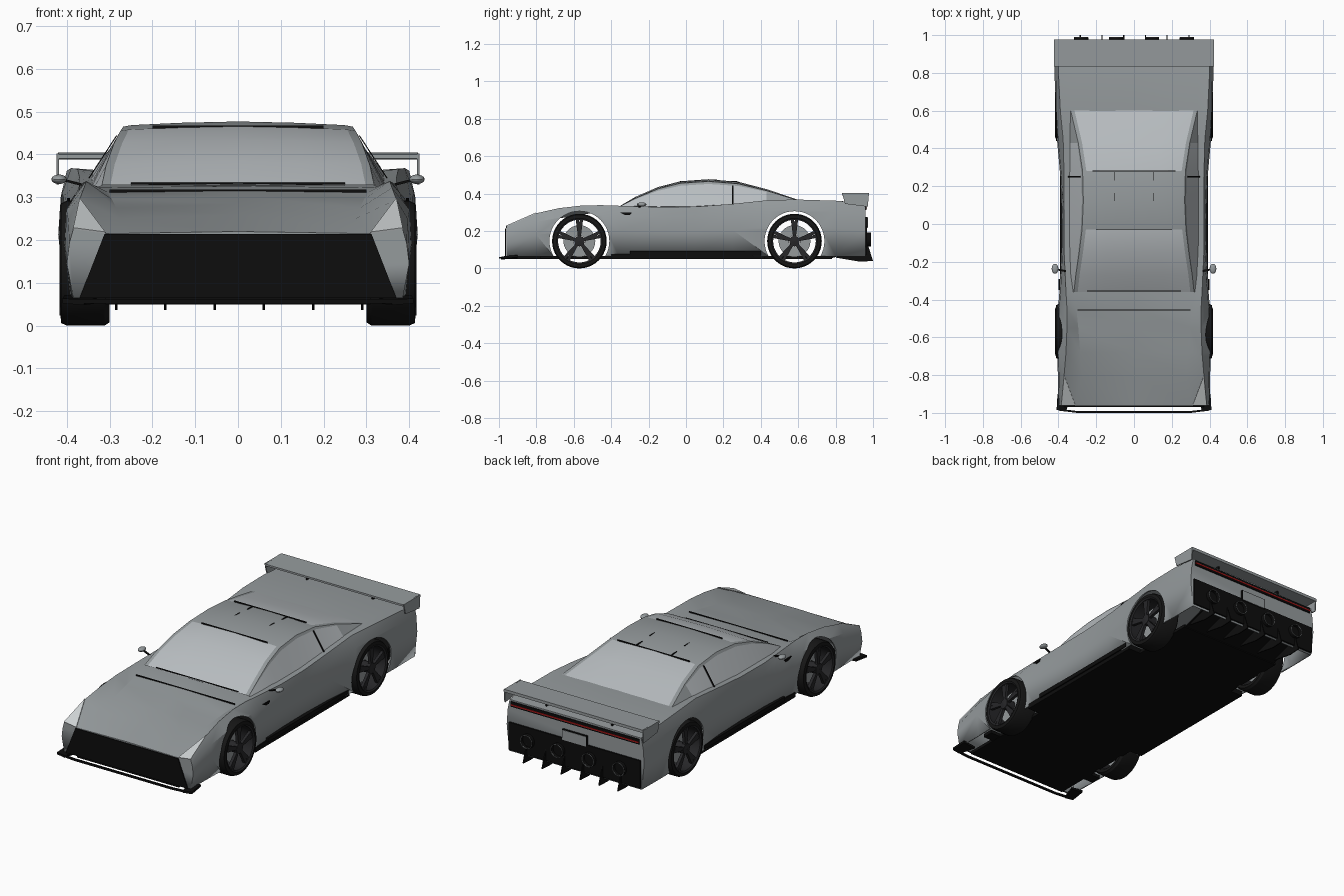
import bpy, bmesh
from math import sin, cos, pi, radians
from mathutils import Matrix, Vector

cube = bpy.data.objects.get("Cube")
if cube:
    bpy.data.objects.remove(cube, do_unlink=True)


def material(name, r, g, b):
    m = bpy.data.materials.new(name)
    m.use_nodes = True
    m.diffuse_color = (r, g, b, 1)
    m.node_tree.nodes["Principled BSDF"].inputs["Base Color"].default_value = (r, g, b, 1)
    return m


paint = material("grey paint", .3, .325, .335)
glass = material("pale glass", .48, .51, .53)
lamp = material("lamp white", .62, .65, .66)
black = material("black trim", .004, .004, .004)
rubber = material("tyre black", .008, .008, .008)
alloy = material("dark alloy", .02, .02, .022)
steel = material("brake steel", .3, .32, .33)
red = material("tail red", .45, .01, .01)


def finish(bm, name, mats, smooth=False):
    bmesh.ops.recalc_face_normals(bm, faces=bm.faces)
    me = bpy.data.meshes.new(name)
    bm.to_mesh(me)
    bm.free()
    ob = bpy.data.objects.new(name, me)
    bpy.context.collection.objects.link(ob)
    for m in mats:
        me.materials.append(m)
    if smooth:
        bpy.ops.object.select_all(action="DESELECT")
        ob.select_set(True)
        bpy.context.view_layer.objects.active = ob
        bpy.ops.object.shade_smooth_by_angle(angle=radians(30))
    return ob


def loft(name, rows, mats, rule=None, caps=False):
    """Skin half cross-sections (outer bottom to centre) mirrored over x."""
    bm = bmesh.new()
    rings = []
    for row in rows:
        full = row + [(-x, y, z) for x, y, z in reversed(row[:-1])]
        rings.append([bm.verts.new(p) for p in full])
    n = len(rings[0])
    for a, b in zip(rings, rings[1:]):
        for i in range(n - 1):
            f = bm.faces.new((a[i], a[i + 1], b[i + 1], b[i]))
            if rule:
                y = f.calc_center_median().y
                f.material_index = rule(min(i, n - 2 - i), y)
    if caps:
        bm.faces.new(rings[0])
        bm.faces.new(rings[-1])
    return finish(bm, name, mats, True)


def box(name, lo, hi, mat):
    bm = bmesh.new()
    bmesh.ops.create_cube(bm, size=1)
    for v in bm.verts:
        v.co = [(a + b) / 2 + c * (b - a) for a, b, c in zip(lo, hi, v.co)]
    return finish(bm, name, [mat])


def prism(name, points, push, mat):
    """Extrude a flat outline along a vector."""
    bm = bmesh.new()
    f = bm.faces.new([bm.verts.new(p) for p in points])
    geo = bmesh.ops.extrude_face_region(bm, geom=[f])["geom"]
    bmesh.ops.translate(bm, vec=push, verts=[g for g in geo if isinstance(g, bmesh.types.BMVert)])
    return finish(bm, name, [mat])


def lathe(name, profile, centre, mat, axis="X", steps=40):
    """Turn a closed profile of (radius, offset) about an axis."""
    bm = bmesh.new()
    rings = []
    for k in range(steps):
        a = 2 * pi * k / steps
        ring = []
        for r, h in profile:
            p = (h, r * cos(a), r * sin(a)) if axis == "X" else (r * cos(a), h, r * sin(a))
            ring.append(bm.verts.new(Vector(p) + Vector(centre)))
        rings.append(ring)
    n = len(profile)
    for k in range(steps):
        a, b = rings[k], rings[(k + 1) % steps]
        for i in range(n):
            j = (i + 1) % n
            bm.faces.new((a[i], a[j], b[j], b[i]))
    return finish(bm, name, [mat], True)


# Body shell: y, half width, crest x, crest z, crease x, crease z, centre z
stations = [
    (-.96, .4, .385, .225, .31, .215, .22), (-.8, .403, .37, .295, .275, .25, .26),
    (-.68, .407, .36, .322, .285, .275, .285), (-.55, .408, .355, .337, .295, .296, .303),
    (-.45, .402, .355, .338, .305, .312, .316), (-.36, .395, .36, .335, .32, .323, .326),
    (-.15, .385, .37, .328, .33, .33, .33), (.05, .383, .37, .33, .33, .333, .33),
    (.25, .39, .37, .345, .33, .345, .34), (.45, .408, .375, .366, .33, .36, .355),
    (.6, .418, .39, .368, .335, .364, .366), (.8, .42, .4, .362, .34, .36, .362),
    (.96, .418, .4, .348, .34, .347, .35)]
base = .065
rows = []
for y, w, xc, zf, xh, zh, zc in stations:
    up = zf - base
    rows.append([(w - .015, y, base), (w, y, base + up * .5), (w - .006, y, base + up * .8),
                 (xc, y, zf), (xh, y, zh), (0, y, zc)])
body = loft("body_shell", rows, [paint], caps=True)
solid = body.modifiers.new("thickness", "SOLIDIFY")
solid.thickness, solid.offset = .008, -1

# Wheel arches and wheels
axles = {"front": -.57, "rear": .58}
R = .146
for end, y in axles.items():
    for side, s in (("left", 1), ("right", -1)):
        tag = end + "_" + side
        bm = bmesh.new()
        bmesh.ops.create_cone(bm, cap_ends=True, segments=48, radius1=.16, radius2=.16, depth=.2,
                              matrix=Matrix.Translation((s * .435, y, R)) @ Matrix.Rotation(pi / 2, 4, "Y"))
        cutter = finish(bm, "arch_cutter_" + tag, [])
        cutter.hide_render = True
        cutter.hide_set(True)
        cut = body.modifiers.new("arch", "BOOLEAN")
        cut.object, cut.operation, cut.solver = cutter, "DIFFERENCE", "EXACT"

        c = (0, y, R)
        lathe("tyre_" + tag, [(.122, s * .3), (.138, s * .3), (R, s * .312), (R, s * .4),
                              (.14, s * .413), (.122, s * .415)], c, rubber)
        lathe("rim_" + tag, [(.114, s * .31), (.122, s * .31), (.122, s * .417), (.114, s * .412)], c, alloy)
        lathe("brake_disc_" + tag, [(.03, s * .35), (.085, s * .35), (.085, s * .358), (.03, s * .358)], c, steel)
        lathe("hub_" + tag, [(.001, s * .33), (.028, s * .33), (.028, s * .41), (.001, s * .414)], c, alloy, steps=20)
        # Five forked spokes
        bm = bmesh.new()
        for k in range(5):
            for fork in (-1, 1):
                turn = Matrix.Translation((s * .4, y, R)) @ Matrix.Rotation(2 * pi * k / 5 + fork * .13, 4, "X")
                bmesh.ops.create_cube(bm, size=1, matrix=turn @ Matrix.Translation((0, fork * .004, .068))
                                      @ Matrix.Diagonal((.016, .017, .1, 1)))
        finish(bm, "spokes_" + tag, [alloy])

# Cabin: y, roof half width, roof edge z, crown z, belt half width, belt z
cabin = [(-.36, .318, .328, .33, .322, .325), (-.27, .308, .375, .383, .335, .325),
         (-.15, .29, .425, .435, .342, .325), (-.03, .275, .455, .466, .345, .325),
         (.12, .268, .465, .477, .345, .33), (.28, .272, .452, .463, .345, .34),
         (.43, .295, .416, .424, .345, .352), (.6, .335, .364, .367, .34, .36)]
rows = []
for y, xr, ze, zc, xb, zb in cabin:
    def rise(t):
        return (xb + (xr - xb) * t, y, zb + (ze - zb) * t)
    rows.append([rise(0), rise(.9), rise(1), (xr - .02, y, ze + (zc - ze) * .3), (xr / 2, y, zc - .003), (0, y, zc)])


def cabin_colour(i, y):
    if i == 0:
        return 1 if y < .43 else 0
    return 1 if i > 2 and (y < -.03 or y > .28) else 0


loft("cabin", rows, [paint, glass], cabin_colour)

# Seams, wiper and roof slots
for name, y, z, w in (("hood_seam", -.455, .314, .3), ("wiper", -.355, .33, .25),
                      ("roof_front_seam", -.03, .464, .2), ("roof_rear_seam", .28, .461, .22)):
    box(name, (-w, y - .002, z - .003), (w, y + .002, z + .004), black)
for s in (1, -1):
    tag = "_left" if s > 0 else "_right"
    for n, y in enumerate((.12, .23)):
        box("roof_slot_%d" % n + tag, (s * .105 - .002, y, .46), (s * .105 + .002, y + .045, .4745 - n * .0065), black)
    prism("door_pillar" + tag, [(s * .3465, .247, .345), (s * .3465, .255, .345), (s * .282, .255, .444),
                                (s * .282, .247, .444)], (s * .003, 0, 0), black)

    # Headlamp facet
    y0, w0, a0, b0, c0, d0, e0 = stations[0]
    y1, w1, a1, b1, c1, d1, e1 = stations[1]
    prism("headlamp" + tag, [(s * a1, y1, b1), (s * a0, y0, b0), (s * c0, y0, d0)], (0, -.002, .004), lamp)

    # Mirror on a stalk
    prism("mirror_stalk" + tag, [(s * .36, -.255, .325), (s * .36, -.245, .325), (s * .41, -.235, .338),
                                 (s * .41, -.245, .338)], (0, 0, .006), black)
    bm = bmesh.new()
    bmesh.ops.create_uvsphere(bm, u_segments=16, v_segments=10, radius=1,
                              matrix=Matrix.Translation((s * .418, -.237, .342)) @ Matrix.Diagonal((.018, .026, .011, 1)))
    finish(bm, "mirror" + tag, [paint], True)

    # Door handle, sills
    prism("door_handle" + tag, [(s * .393, -.35, .298), (s * .393, -.29, .298), (s * .393, -.3, .285),
                                (s * .393, -.325, .285)], (s * .006, 0, 0), black)
    box("sill" + tag, (s * .3, -.4, .05), (s * .385, .42, .078), black)
    box("sill_blade" + tag, (s * .37, -.3, .07), (s * .392, .4, .092), black)
    box("nose_skirt" + tag, (s * .29, -.78, .052), (s * .37, -.72, .07), black)

    # Splitter end plates and wing supports
    prism("splitter_end" + tag, [(s * .33, -.9, .052), (s * .405, -.9, .06), (s * .41, -.985, .052),
                                 (s * .36, -.99, .048)], (0, 0, .012), black)
    prism("wing_end" + tag, [(s * .418, .835, .402), (s * .418, .978, .402), (s * .418, .972, .33),
                             (s * .418, .85, .345)], (s * .006, 0, 0), paint)
    box("wing_strut" + tag, (s * .2 - .004, .88, .34), (s * .2 + .004, .93, .395), black)

# Nose: grille and front splitter bar
prism("grille", [(-.312, -.962, .214), (.312, -.962, .214), (.37, -.962, .065), (-.37, -.962, .065)],
      (0, -.006, 0), black)
prism("splitter_bar", [(-.4, -.978, .052), (-.3, -.99, .052), (.3, -.99, .052), (.4, -.978, .052),
                       (.4, -.988, .052), (.3, -1, .052), (-.3, -1, .052), (-.4, -.988, .052)], (0, 0, .01), black)

# Floor
box("floor", (-.31, -.955, .05), (.31, .78, .066), black)
prism("diffuser", [(-.3, .78, .055), (.3, .78, .055), (.3, .965, .11), (-.3, .965, .11)], (0, 0, .008), black)
for k in range(6):
    x = (k - 2.5) * .115
    prism("diffuser_fin_%d" % k, [(x, .8, .058), (x, .965, .15), (x, 1, .04), (x, .93, .036)], (.006, 0, 0), black)

# Tail panel
box("tail_lower", (-.4, .955, .075), (.4, .969, .225), black)
box("tail_band", (-.39, .955, .312), (.39, .966, .34), black)
box("tail_light", (-.39, .96, .32), (.39, .969, .327), red)
box("plate_frame", (-.075, .955, .215), (.075, .971, .275), black)
box("plate", (-.072, .955, .218), (.072, .973, .272), paint)
for k, x in enumerate((-.28, -.095, .095, .28)):
    lathe("exhaust_%d" % k, [(.034, .955), (.038, .955), (.038, .988), (.034, .988)], (x, 0, .155), black, "Y", 24)
    lathe("exhaust_trim_%d" % k, [(.034, .986), (.037, .986), (.037, .99), (.034, .99)], (x, 0, .155), steel, "Y", 24)

# Rear wing
prism("wing", [(-.42, .835, .39), (-.42, .835, .4), (-.42, .978, .404), (-.42, .978, .388)], (.84, 0, 0), paint)
